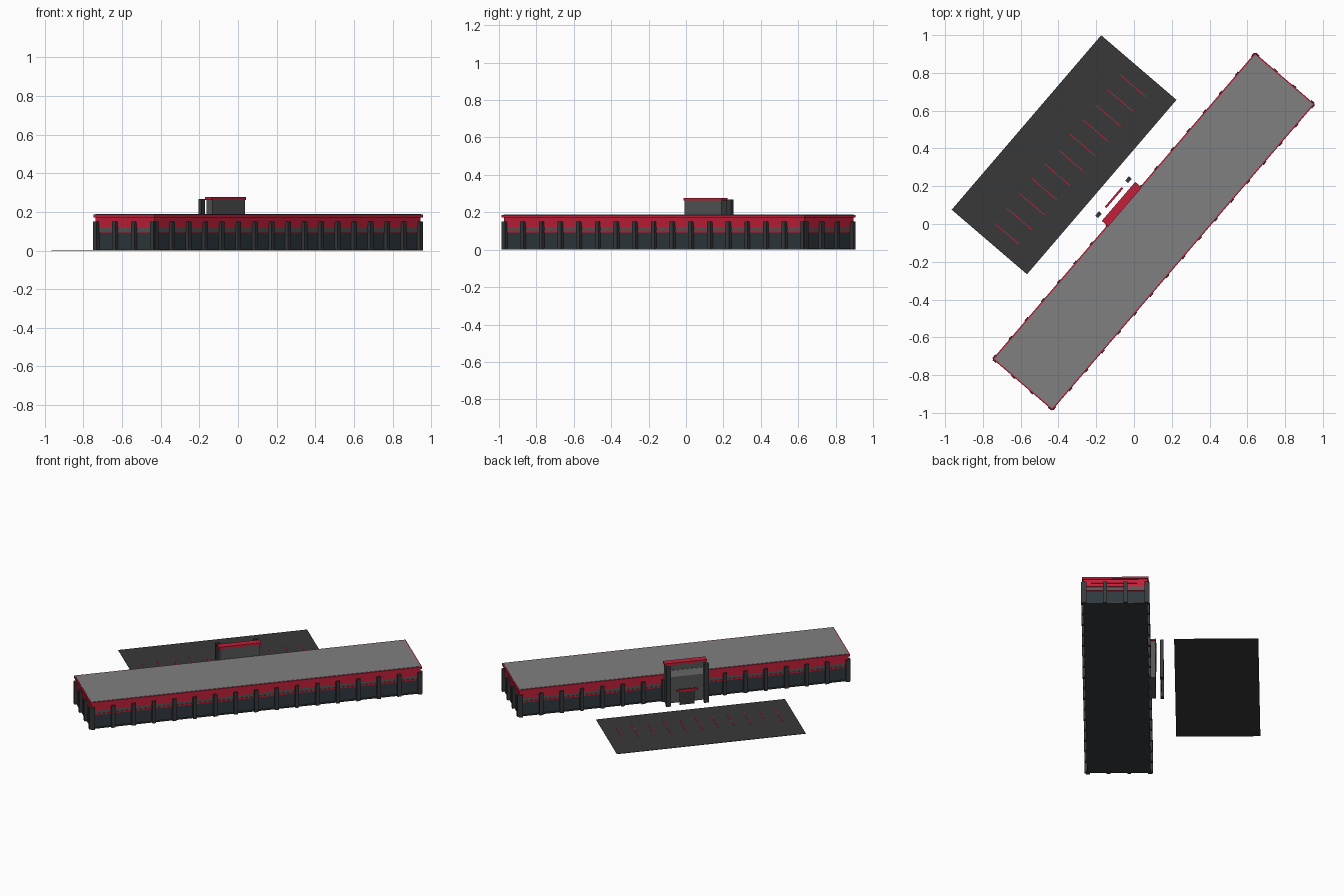
import bpy, bmesh, math
from mathutils import Matrix, Vector

if "Cube" in bpy.data.objects:
    bpy.data.objects.remove(bpy.data.objects["Cube"])

# Everything is laid out in a local frame (u along the building, v towards the car park)
FRAME = Matrix.Translation((0.104, -0.04, 0)) @ Matrix.Rotation(math.radians(49.4), 4, 'Z')


def material(name, r, g, b):
    m = bpy.data.materials.new(name)
    m.diffuse_color = (r, g, b, 1)
    m.use_nodes = True
    m.node_tree.nodes["Principled BSDF"].inputs["Base Color"].default_value = m.diffuse_color
    return m


RED = material("red", 0.55, 0.014, 0.04)
DARK = material("dark_grey", 0.04, 0.042, 0.046)
GLASS = material("slate_glass", 0.028, 0.04, 0.048)
GREY = material("mid_grey", 0.09, 0.095, 0.095)
ROOF = material("roof_grey", 0.215, 0.215, 0.215)
ASPHALT = material("asphalt", 0.04, 0.04, 0.042)
PALE = material("pale_grey", 0.25, 0.25, 0.24)


def boxes(name, mat, spans):
    """One object from boxes given as (u0, u1, v0, v1, z0, z1)."""
    bm = bmesh.new()
    for u0, u1, v0, v1, z0, z1 in spans:
        mid = Vector(((u0 + u1) / 2, (v0 + v1) / 2, (z0 + z1) / 2))
        size = Matrix.Diagonal((u1 - u0, v1 - v0, z1 - z0, 1))
        bmesh.ops.create_cube(bm, size=1, matrix=Matrix.Translation(mid) @ size)
    me = bpy.data.meshes.new(name)
    bm.to_mesh(me)
    bm.free()
    me.materials.append(mat)
    ob = bpy.data.objects.new(name, me)
    ob.matrix_world = FRAME
    bpy.context.collection.objects.link(ob)
    return ob


def layer(name, mat, hu, hv, z0, z1):
    return boxes(name, mat, [(-hu, hu, -hv, hv, z0, z1)])


# Main hall, stacked in bands from the ground up
layer("floor_plinth", DARK, 1.058, 0.199, 0.0, 0.008)
layer("window_band", GLASS, 1.052, 0.193, 0.008, 0.093)
layer("lower_red_stripe", RED, 1.056, 0.197, 0.093, 0.102)
layer("grey_stripe", GREY, 1.053, 0.194, 0.102, 0.122)
layer("upper_red_wall", RED, 1.056, 0.197, 0.122, 0.145)
layer("frieze", RED, 1.059, 0.2, 0.145, 0.172)
layer("cornice", RED, 1.067, 0.208, 0.172, 0.186)
layer("roof", ROOF, 1.06, 0.201, 0.186, 0.188)

# Pilasters around all four walls
W = 0.012
HU, HV = 1.052, 0.193
posts = []
for i in range(17):
    u = -HU + 2 * HU * i / 16
    posts += [(u - W, u + W, s * 0.2025 - 0.0105, s * 0.2025 + 0.0105, 0, 0.15) for s in (-1, 1)]
for i in range(4):
    v = -HV + 2 * HV * i / 3
    posts += [(s * 1.0615 - 0.0105, s * 1.0615 + 0.0105, v - W, v + W, 0, 0.15) for s in (-1, 1)]
boxes("pilasters", DARK, posts)

# Entrance tower with cap, window and free-standing columns
boxes("entrance_tower", GREY, [(-0.13, 0.13, 0.201, 0.241, 0, 0.265)])
boxes("tower_cap", RED, [(-0.136, 0.136, 0.2, 0.245, 0.262, 0.276)])
boxes("tower_window", PALE, [(-0.11, 0.11, 0.239, 0.244, 0.18, 0.225)])
boxes("entrance_columns", DARK,
      [(s * 0.122 - 0.015, s * 0.122 + 0.015, 0.27, 0.29, 0, 0.268) for s in (-1, 1)])

# Door portal
boxes("entrance_door", DARK, [(-0.048, 0.048, 0.272, 0.28, 0, 0.09)])
boxes("door_lintel", RED, [(-0.068, 0.068, 0.271, 0.282, 0.09, 0.104)])

# Car park with bay lines
boxes("car_park", ASPHALT, [(-0.608, 0.608, 0.362, 0.887, 0, 0.002)])
boxes("parking_lines", RED,
      [(0.103 * i - 0.002, 0.103 * i + 0.002, 0.495, 0.671, 0.001, 0.004) for i in range(-5, 6)])
